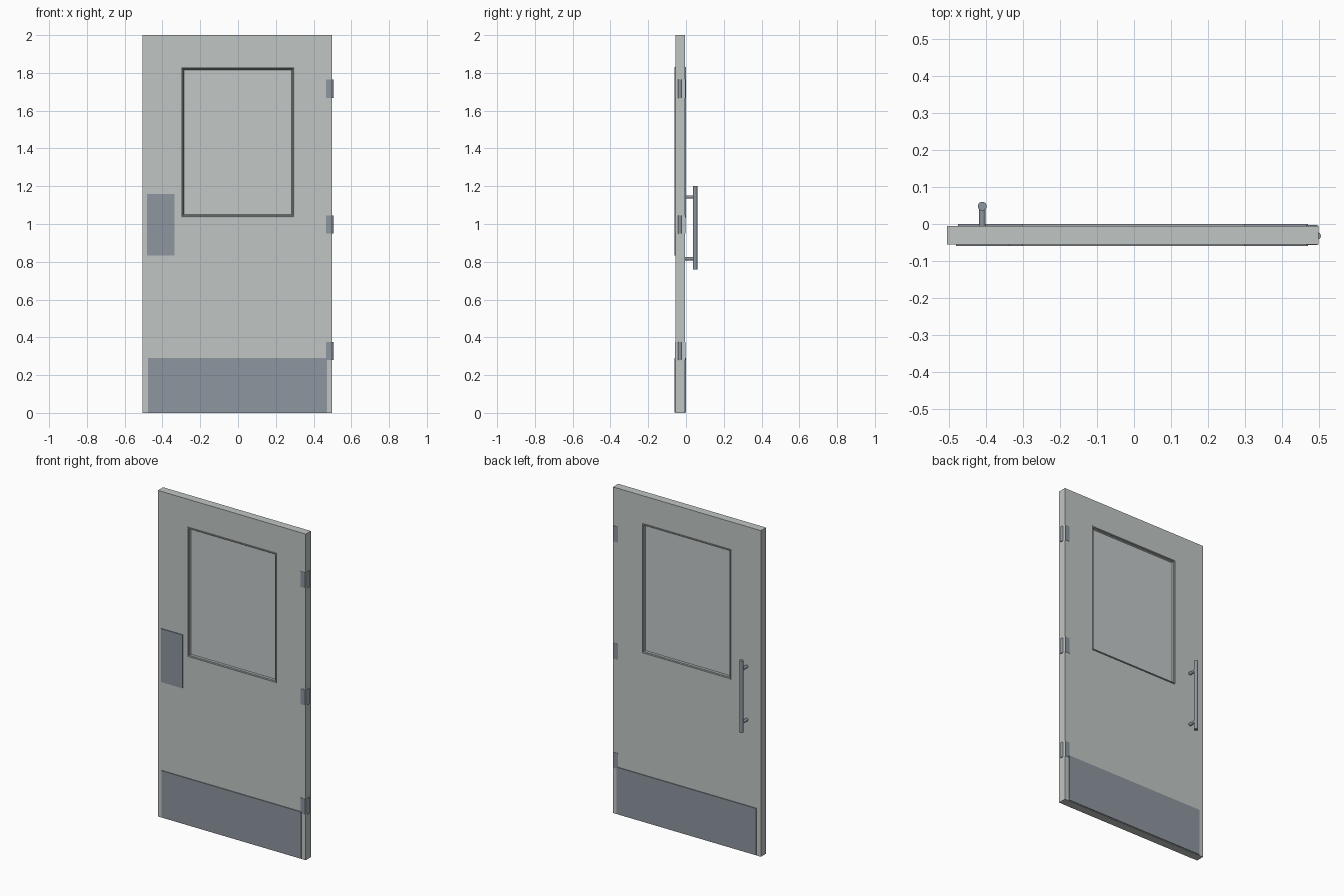
import bpy, bmesh, math
from mathutils import Matrix, Vector

if "Cube" in bpy.data.objects:
    bpy.data.objects.remove(bpy.data.objects["Cube"])


def material(name, color):
    m = bpy.data.materials.new(name)
    m.diffuse_color = (*color, 1)
    m.use_nodes = True
    m.node_tree.nodes["Principled BSDF"].inputs["Base Color"].default_value = m.diffuse_color
    return m


PAINT = material("pale_grey_paint", (0.53, 0.565, 0.55))
STEEL = material("brushed_steel", (0.27, 0.305, 0.345))
TRIM = material("window_trim_grey", (0.36, 0.385, 0.39))
GLASS = material("pane_grey", (0.54, 0.58, 0.575))


def finish(name, bm, mat):
    bmesh.ops.recalc_face_normals(bm, faces=bm.faces)
    me = bpy.data.meshes.new(name)
    bm.to_mesh(me)
    bm.free()
    me.materials.append(mat)
    ob = bpy.data.objects.new(name, me)
    bpy.context.collection.objects.link(ob)
    return ob


def box(name, x, y, z, mat):
    bm = bmesh.new()
    bmesh.ops.create_cube(bm, size=1)
    for v in bm.verts:
        v.co = [a + (c + 0.5) * (b - a) for (a, b), c in zip((x, y, z), v.co)]
    return finish(name, bm, mat)


def rod(name, a, b, r, mat):
    a, b = Vector(a), Vector(b)
    d = b - a
    rot = d.to_track_quat('Z', 'Y').to_matrix().to_4x4()
    bm = bmesh.new()
    bmesh.ops.create_cone(bm, cap_ends=True, segments=24, radius1=r, radius2=r,
                          depth=d.length, matrix=Matrix.Translation((a + b) / 2) @ rot)
    for f in bm.faces:
        f.smooth = len(f.verts) == 4
    for e in bm.edges:
        e.smooth = all(len(f.verts) == 4 for f in e.link_faces)
    return finish(name, bm, mat)


def rect_loop(name, rings, mat):
    """Closed solid ring lofted through rectangles (x0, x1, z0, z1, y)."""
    bm = bmesh.new()
    loops = [[bm.verts.new(p) for p in ((a, y, c), (b, y, c), (b, y, d), (a, y, d))]
             for a, b, c, d, y in rings]
    for i, lo in enumerate(loops):
        hi = loops[(i + 1) % len(loops)]
        for j in range(4):
            k = (j + 1) % 4
            bm.faces.new((lo[j], lo[k], hi[k], hi[j]))
    return finish(name, bm, mat)


FRONT, BACK = -0.055, -0.005
WX0, WX1, WZ0, WZ1 = -0.302, 0.299, 1.035, 1.83


def window(inset, y):
    return (WX0 + inset, WX1 - inset, WZ0 + inset, WZ1 - inset, y)


# door leaf with window opening
door = (-0.505, 0.498, 0.0, 2.0)
rect_loop("door_leaf", [(*door, FRONT), (*door, BACK), window(0.01, BACK),
                        window(0.01, FRONT)], PAINT)

# window pane and its sloped trim on both sides
box("window_pane", (WX0 + 0.008, WX1 - 0.008), (-0.046, -0.014),
    (WZ0 + 0.008, WZ1 - 0.008), GLASS)
for side, face, out in (("front", FRONT, -1), ("back", BACK, 1)):
    rect_loop(f"window_trim_{side}",
              [window(0, face - out * 0.002), window(0, face + out * 0.005),
               window(0.005, face + out * 0.005), window(0.015, face - out * 0.009),
               window(0.009, face - out * 0.010)], TRIM)

# kick plates and push plate
box("kick_plate_front", (-0.476, 0.47), (-0.06, FRONT), (0.003, 0.29), STEEL)
box("kick_plate_back", (-0.476, 0.47), (BACK, 0.0), (0.003, 0.29), STEEL)
box("push_plate", (-0.481, -0.335), (-0.06, FRONT), (0.833, 1.16), STEEL)

# pull handle on the back
rod("pull_handle_bar", (-0.41, 0.048, 0.76), (-0.41, 0.048, 1.2), 0.012, STEEL)
for i, z in enumerate((0.816, 1.143)):
    rod(f"pull_handle_post_{i}", (-0.41, BACK, z), (-0.41, 0.048, z), 0.009, STEEL)

# hinges: wrap leaf and knuckle
for i, z in enumerate((0.327, 0.997, 1.716)):
    for side, y in (("front", (FRONT - 0.002, FRONT)), ("back", (BACK, BACK + 0.002))):
        box(f"hinge_leaf_{side}_{i}", (0.465, 0.496), y, (z - 0.048, z + 0.048), STEEL)
    rod(f"hinge_knuckle_{i}", (0.495, -0.032, z - 0.048), (0.495, -0.032, z + 0.048),
        0.01, STEEL)
